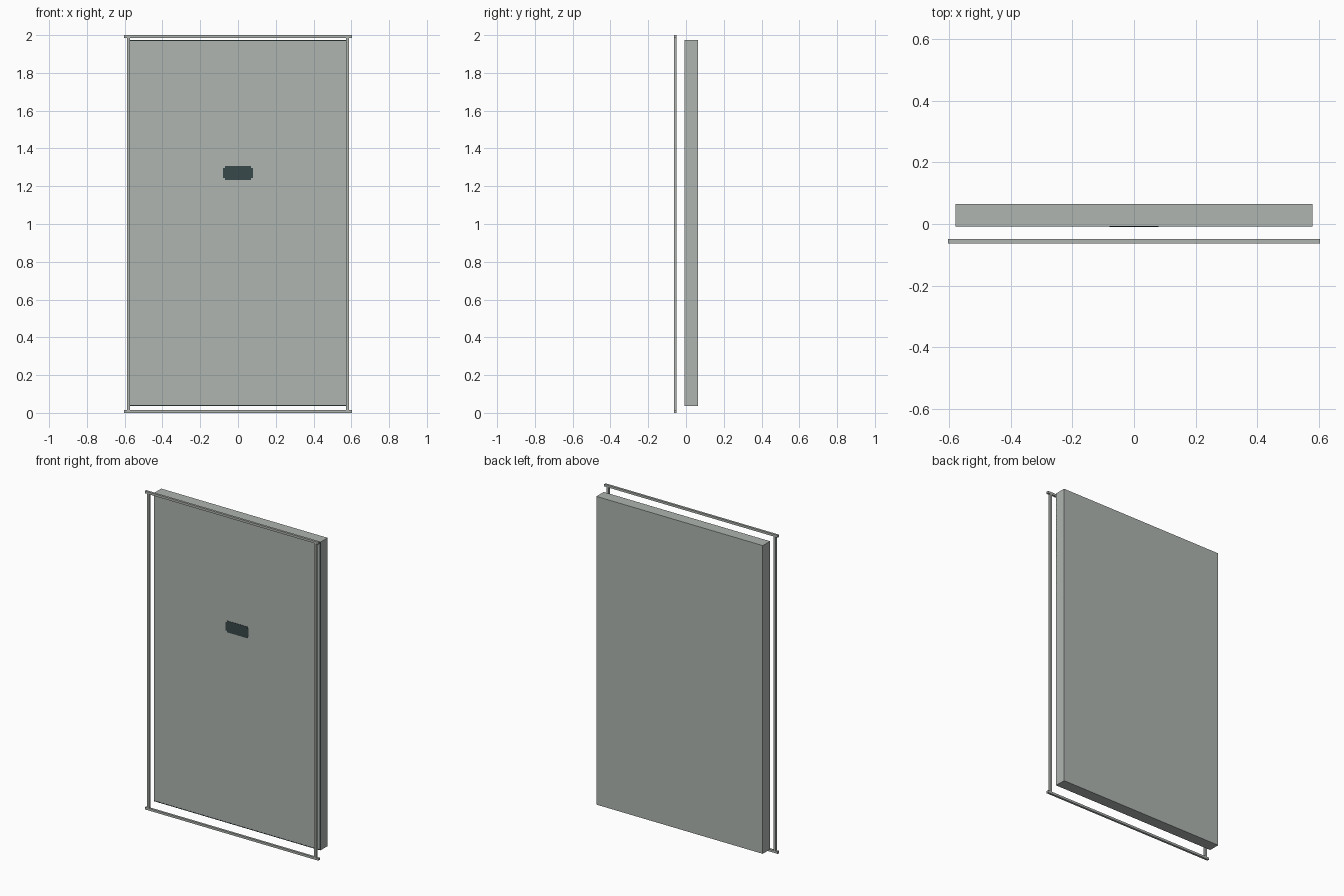
import bpy
import bmesh

if "Cube" in bpy.data.objects:
    bpy.data.objects.remove(bpy.data.objects["Cube"])


def material(name, rgb):
    m = bpy.data.materials.new(name)
    m.diffuse_color = (*rgb, 1.0)
    m.use_nodes = True
    m.node_tree.nodes["Principled BSDF"].inputs["Base Color"].default_value = m.diffuse_color
    return m


GREY = material("pale grey green", (0.428, 0.462, 0.435))
DARK = material("dark slate", (0.040, 0.065, 0.067))


def finish(name, bm, mat):
    bmesh.ops.recalc_face_normals(bm, faces=bm.faces)
    mesh = bpy.data.meshes.new(name)
    bm.to_mesh(mesh)
    bm.free()
    mesh.materials.append(mat)
    ob = bpy.data.objects.new(name, mesh)
    bpy.context.collection.objects.link(ob)
    return ob


def box(name, x, y, z, mat):
    """Box from (min, max) pairs on each axis."""
    bm = bmesh.new()
    bmesh.ops.create_cube(bm, size=1.0)
    for v in bm.verts:
        v.co = [a if c < 0 else b for c, (a, b) in zip(v.co, (x, y, z))]
    return finish(name, bm, mat)


# Main slab
X, Y0, Y1, Z0, Z1 = 0.578, -0.007, 0.064, 0.037, 1.973
box("panel", (-X, X), (Y0, Y1), (Z0, Z1), GREY)

# Thin dark edging painted on the front face
F = (Y0 - 0.001, Y0 + 0.001)
box("edging_top", (-X, X), F, (Z1 - 0.004, Z1), DARK)
box("edging_bottom", (-X, X), F, (Z0, Z0 + 0.004), DARK)
box("edging_right", (X - 0.007, X), F, (Z0, Z1), DARK)

# Dark plaque with stepped corners on the front face
W, H, S, CZ = 0.079, 0.036, 0.009, 1.27
quarter = [(W, H - S), (W - S, H - S), (W - S, H)]
outline = (quarter
           + [(-x, z) for x, z in reversed(quarter)]
           + [(-x, -z) for x, z in quarter]
           + [(x, -z) for x, z in reversed(quarter)])
bm = bmesh.new()
face = bm.faces.new([bm.verts.new((x, Y0 - 0.002, CZ + z)) for x, z in outline])
ext = bmesh.ops.extrude_face_region(bm, geom=[face])
for v in ext["geom"]:
    if isinstance(v, bmesh.types.BMVert):
        v.co.y += 0.003
finish("plaque", bm, DARK)

# Slim frame standing in front of the panel
FY = (-0.063, -0.049)
T = 0.014
box("frame_rail_bottom", (-0.603, 0.603), FY, (0, T), GREY)
box("frame_rail_top", (-0.603, 0.603), FY, (2 - T, 2), GREY)
for side, cx in (("left", -0.580), ("right", 0.580)):
    box("frame_post_" + side, (cx - T / 2, cx + T / 2), FY, (T, 2 - T), GREY)
